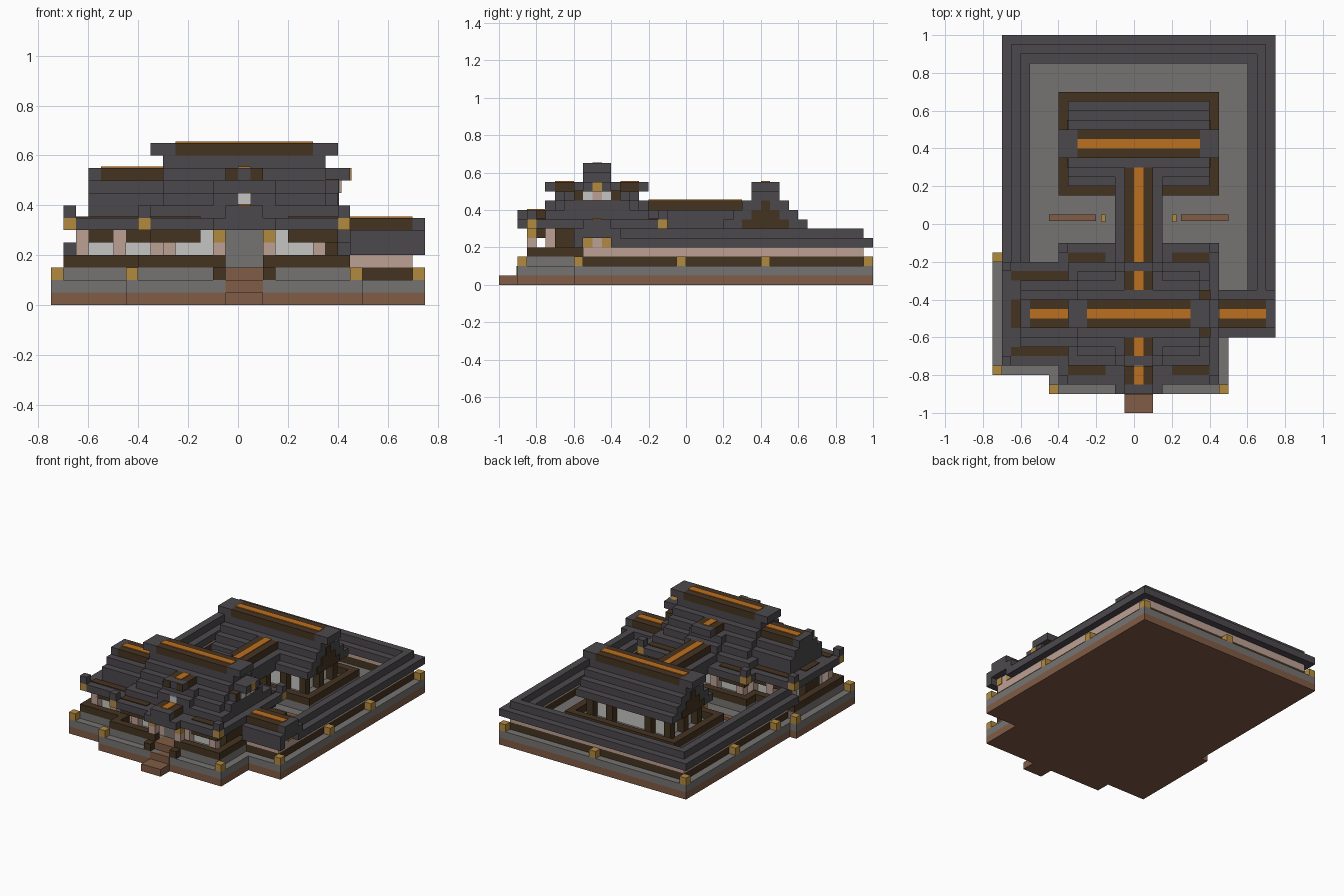
import bpy
import bmesh

UNIT = 0.05   # size of one building block
MID_X, HALL_Y, REAR_Y = 0.5, -9.5, 8.5

default_cube = bpy.data.objects.get("Cube")
if default_cube:
    bpy.data.objects.remove(default_cube)


def linear(c):
    return c / 12.92 if c <= 0.04045 else ((c + 0.055) / 1.055) ** 2.4


def material(name, red, green, blue):
    mat = bpy.data.materials.new(name)
    mat.use_nodes = True
    colour = (linear(red), linear(green), linear(blue), 1)
    mat.diffuse_color = colour
    mat.node_tree.nodes["Principled BSDF"].inputs["Base Color"].default_value = colour
    return mat


tile = material("roof tile", .30, .285, .30)
timber = material("dark timber", .27, .20, .13)
orange = material("ridge orange", .74, .44, .12)
gold = material("gold", .70, .54, .25)
stone = material("stone", .46, .455, .45)
wood = material("brown wood", .50, .36, .27)
plaster = material("pink plaster", .74, .63, .58)
white = material("white panel", .77, .77, .76)


def blocks(name, mat, *boxes):
    """One object made of boxes given as x, x, y, y, z, z in block units."""
    mesh = bpy.data.meshes.new(name)
    bm = bmesh.new()
    for x0, x1, y0, y1, z0, z1 in boxes:
        made = bmesh.ops.create_cube(bm, size=1)["verts"]
        for v in made:
            v.co.x = (x1 if v.co.x > 0 else x0) * UNIT
            v.co.y = (y1 if v.co.y > 0 else y0) * UNIT
            v.co.z = (z1 if v.co.z > 0 else z0) * UNIT
    bm.to_mesh(mesh)
    bm.free()
    mesh.materials.append(mat)
    obj = bpy.data.objects.new(name, mesh)
    bpy.context.collection.objects.link(obj)


def cells(places, z0, z1):
    return [(x, x + 1, y, y + 1, z0, z1) for x, y in places]


def mirror_x(box):
    return (1 - box[1], 1 - box[0]) + tuple(box[2:])


def mirror_hall(box):
    return tuple(box[:2]) + (2 * HALL_Y - box[3], 2 * HALL_Y - box[2]) + tuple(box[4:])


def strip(axis, start, end, mid, half, z0, z1):
    across = (mid - half, mid + half)
    return ((start, end) + across if axis == "x" else across + (start, end)) + (z0, z1)


def stepped_roof(name, axis, start, end, mid, half, z0, z1):
    blocks(name, tile, *[strip(axis, start, end, mid, half - i, z, z + 1)
                         for i, z in enumerate(range(z0, z1))])


def ridge(name, axis, start, end, mid, z, cap_start=0, cap_end=0):
    blocks(name + "_beam", timber, strip(axis, start, end, mid, 1.5, z, z + 1))
    blocks(name + "_inlay", orange, strip(axis, start, end, mid, .5, z + 1, z + 1.1))
    caps = []
    if cap_start:
        caps.append(strip(axis, start - cap_start, start, mid, 1.5, z, z + 1))
    if cap_end:
        caps.append(strip(axis, end, end + cap_end, mid, 1.5, z, z + 1))
    if caps:
        blocks(name + "_caps", tile, *caps)


def frame(x0, x1, y0, y1, z0, z1):
    return [(x0, x1, y0, y0 + 1, z0, z1), (x0, x1, y1 - 1, y1, z0, z1),
            (x0, x0 + 1, y0, y1, z0, z1), (x1 - 1, x1, y0, y1, z0, z1)]


# Foundation of three overlapping rectangles
plan = [(-14, 15, -12, 20), (-15, 0, -16, -3), (-9, 10, -18, 0)]
blocks("earth_base", wood, *[p + (0, 1) for p in plan])
blocks("stone_base", stone, *[p + (1, 2) for p in plan])
blocks("front_steps", wood, (-1, 2, -20, -18, 0, 1), (-1, 2, -18.1, -17, 1, 2),
       (-1, 2, -17.1, -15, 2, 3))
newel = (-2, -1, -18, -17, 2, 3)
blocks("stair_newels", timber, newel, mirror_x(newel))
corners = [(-15, -16), (-15, -4), (-9, -18), (9, -18), (14, -12)]
edge = [(x, y) for x in (-14, 14) for y in (-1, 8, 19)] + [(0, 19)]
blocks("gold_posts", gold, *cells(corners + edge, 2, 3))

# Gallery around the courtyard
side_wall = (13, 14, -11, 19)
walls = [side_wall, (-13, -12, -4, 19), (-13, 14, 18, 19)]
blocks("gallery_plinth", timber, *[w + (2, 3) for w in walls])
blocks("gallery_wall", plaster, *[w + (3, 5) for w in walls])
eaves = [(12, 15, -8, 20), (-14, -11, -5, 20), (-14, 15, 17, 20)]
blocks("gallery_eaves", tile, *[e + (4, 5) for e in eaves])
tops = [(13, 14, -8, 19), (-13, -12, -5, 19), (-13, 14, 18, 19)]
blocks("gallery_ridge", tile, *[t + (5, 6) for t in tops])

# Left side wing, low
blocks("side_wing_plinth", timber, (9, 14, -11, -8, 2, 3))
blocks("side_wing_wall", plaster, (9, 14, -11, -8, 3, 5))
blocks("side_wing_pillars", gold, (13, 14.1, -11, -10, 4, 5), (13, 14.1, -9, -8, 4, 5))
blocks("side_wing_roof", tile, (9, 15, -12, -11, 4, 5), (9, 15, -8, -7, 4, 5),
       (9, 15, -12, -7, 5, 6))
ridge("side_wing_ridge", "x", 9, 14, HALL_Y, 6, 1, 1)

# Front hall terrace, railing and walls
blocks("hall_terrace", stone, (-14, 9, -15, -4, 2, 3), (-8, 9, -17, -2, 2, 3))
rails = [(-14, -8, -15, -14, 3, 4), (-8, -1, -17, -16, 3, 4), (2, 9, -17, -16, 3, 4),
         (-8, -7, -17, -14, 3, 4), (8, 9, -17, -11, 3, 4)]
blocks("hall_railing", timber, *rails, *map(mirror_hall, rails),
       (-14, -13, -15, -4, 3, 4))
blocks("hall_wall", white, (-6, 7, -14, -5, 3, 6), (-12, -6, -13, -6, 3, 6))
pillars = cells([(x, -15) for x in (-6, -2, 2, 6)], 3, 6)
pillars += cells([(x, -14) for x in (-13, -10, -7)], 3, 6)
blocks("hall_pillars", plaster, *pillars, *map(mirror_hall, pillars))
blocks("hall_side_wall", timber, (7, 8, -14, -5, 3, 6), (-13, -12, -11, -8, 3, 6))
blocks("hall_door", stone, (-1, 2, -15, -14, 3, 6))

# Front hall eaves with raised corners
blocks("hall_eaves", tile, (-8, 9, -16, -3, 6, 7), (-7, 8, -17, -2, 6, 7),
       (-14, -7, -14, -5, 6, 7), (-13, -7, -15, -4, 6, 7))
tips = [(x, y) for x in (-8, 8) for y in (-17, -3)] + [(-14, -15), (-14, -5)]
blocks("corner_lanterns", gold, *cells(tips, 6, 7))
blocks("corner_tips", tile, *cells(tips, 7, 8))
beams = [(-13, -7, -14, -13, 5, 7.1), (-7, -3, -16, -15, 5, 7.1),
         (4, 8, -16, -15, 5, 7.1)]
blocks("eave_beams", timber, *beams, *map(mirror_hall, beams))

# Front hall roofs
blocks("hall_roof_lower", tile, (-7, 8, -15, -4, 7, 8))
stepped_roof("hall_roof", "x", -6, 7, HALL_Y, 4.5, 8, 12)
ridge("hall_ridge", "x", -5, 6, HALL_Y, 12, 2, 2)
blocks("wing_roof_lower", tile, (-12, -6, -13, -6, 7, 8))
stepped_roof("wing_roof", "x", -12, -6, HALL_Y, 3.5, 8, 10)
ridge("wing_ridge", "x", -11, -6, HALL_Y, 10, 1)
blocks("wing_gable", timber, (-13, -12, -11, -8, 6, 7.1))
stepped_roof("end_roof", "x", 7, 8, HALL_Y, 3.5, 8, 10)
blocks("end_gable_beam", timber, (7, 8.1, -12, -7, 9, 10.1))
blocks("end_gable_panel", white, (7, 8.2, -11, -8, 9, 10))
blocks("end_gable_post", plaster, (7, 8.3, -10, -9, 9, 10))
blocks("end_ridge_cap", tile, (7, 9, -11, -8, 10, 11))
blocks("end_ridge_boss", gold, (8, 9.1, -10, -9, 10, 11))

# Cross gable and front porch
stepped_roof("cross_roof", "y", -14, -5, MID_X, 4.5, 7, 10)
blocks("cross_gable_front", tile, (-2, 3, -15, -4, 8, 9))
ridge("cross_ridge_front", "y", -14, -12, MID_X, 10, 1)
ridge("cross_ridge_rear", "y", -7, -5, MID_X, 10, 0, 1)
blocks("cross_cap_sides", timber, *[(x, x + 1, -15.1, -14.9, 10, 11) for x in (-1, 1)])
blocks("gable_window", white, (0, 1, -15.1, -14, 8, 9))
blocks("porch_roof", tile, (-2, 3, -18, -15, 6, 7))
ridge("porch_ridge", "y", -17, -15, MID_X, 7, 1)
porch_post = (-2, -1, -17, -16, 5, 6)
blocks("porch_brackets", gold, porch_post, mirror_x(porch_post))
post = (-2, -1, -17, -16, 4, 5)
blocks("porch_posts", plaster, post, mirror_x(post))

# Covered passage between the halls
blocks("passage_floor", wood, (-2, 3, -3, 4, 2, 3))
posts = cells([(-2, y) for y in (-1, 2)], 3, 6)
blocks("passage_posts", timber, *posts, *map(mirror_x, posts))
blocks("passage_roof", tile, (-2, 3, -4, 6, 6, 8))
ridge("passage_ridge", "y", -4, 6, MID_X, 8)

# Rear hall
blocks("rear_terrace", stone, (-8, 9, 3, 14, 2, 3))
blocks("rear_railing", timber, *frame(-8, 9, 3, 14, 3, 4))
blocks("rear_wall", white, (-5, 6, 6, 11, 3, 6))
posts = cells([(x, y) for x in (-6, -3) for y in (5, 8, 11)], 3, 6)
blocks("rear_posts", timber, *posts, *map(mirror_x, posts))
stepped_roof("rear_roof", "x", -7, 8, REAR_Y, 4.5, 6, 10)
blocks("rear_gables", timber, *[strip("x", -7.1, 8.1, REAR_Y, 2.5 - i, 6 + i, 7 + i)
                                for i in range(3)])
ridge("rear_ridge", "x", -6, 7, REAR_Y, 10, 2, 2)

# Courtyard lanterns on low benches
bench = (-9, -4, .3, 1, 2, 2.4)
lamp = (-3.5, -3, .2, 1, 2, 4)
blocks("courtyard_benches", wood, bench, mirror_x(bench))
blocks("courtyard_lanterns", gold, lamp, mirror_x(lamp))
